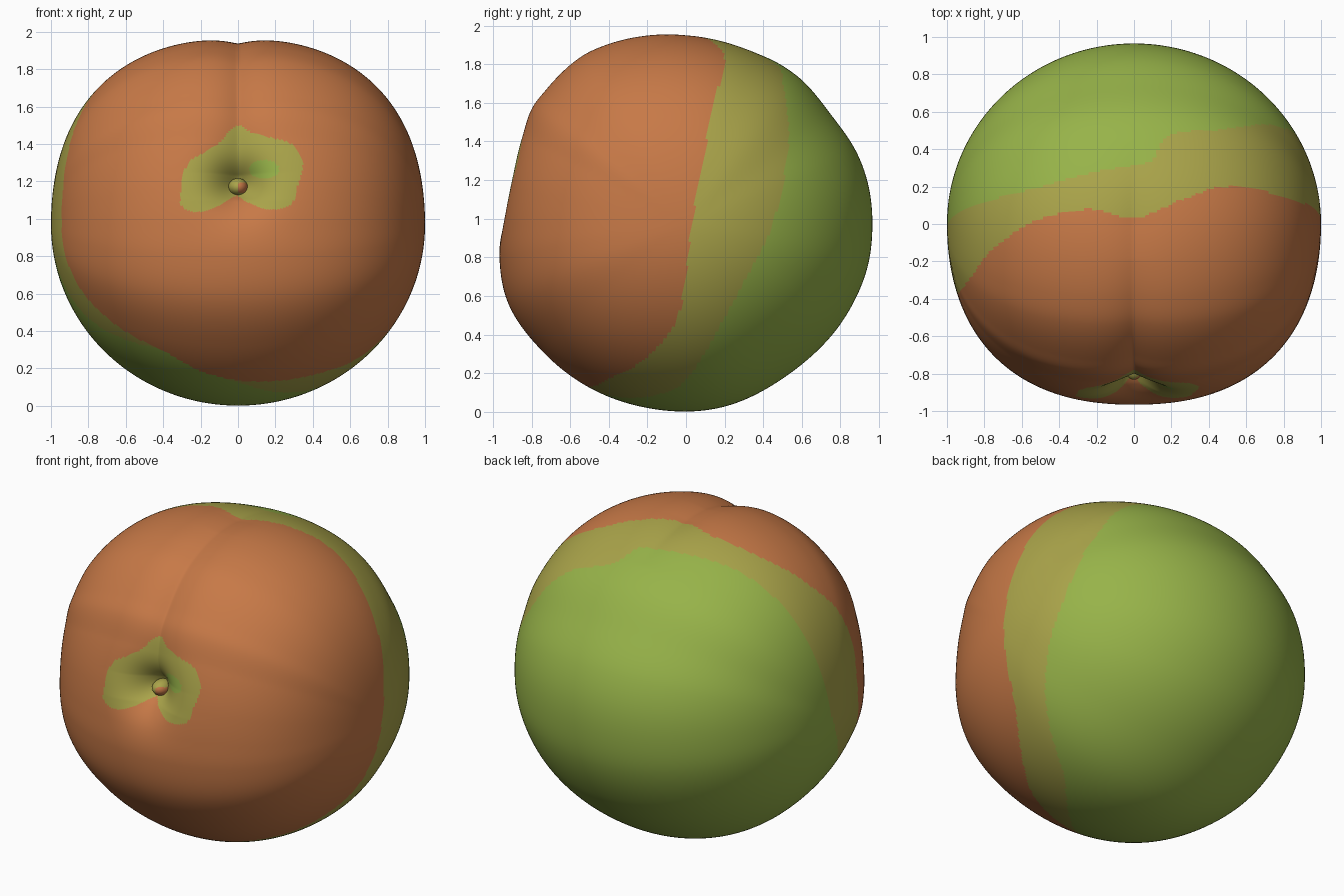
import bpy, bmesh, math
from mathutils import Vector, Matrix

if "Cube" in bpy.data.objects:
    bpy.data.objects.remove(bpy.data.objects["Cube"])

ZC = 0.97            # height of the fruit's centre
DIMPLE_Z = 1.18      # height of the stem dimple on the front


def material(name, rgb):
    lin = [((c / 255 + 0.055) / 1.055) ** 2.4 for c in rgb]
    m = bpy.data.materials.new(name)
    m.diffuse_color = (*lin, 1)
    m.use_nodes = True
    m.node_tree.nodes["Principled BSDF"].inputs["Base Color"].default_value = m.diffuse_color
    return m


MATS = [material("ripe orange", (199, 121, 71)),
        material("olive yellow", (170, 164, 74)),
        material("leaf green", (151, 179, 73))]


def cyclic(pairs):
    """Smooth closed curve: angle in degrees -> value."""
    p = sorted(pairs)
    p = [(a - 360, v) for a, v in p[-2:]] + p + [(a + 360, v) for a, v in p[:2]]

    def f(a):
        a %= 360
        for i in range(1, len(p) - 2):
            (a0, v0), (a1, v1), (a2, v2), (a3, v3) = p[i - 1:i + 3]
            if a1 <= a <= a2:
                h = a2 - a1
                t = (a - a1) / h
                m1, m2 = (v2 - v0) / (a2 - a0) * h, (v3 - v1) / (a3 - a1) * h
                return ((2*t**3 - 3*t*t + 1) * v1 + (t**3 - 2*t*t + t) * m1
                        + (3*t*t - 2*t**3) * v2 + (t**3 - t*t) * m2)
        return p[1][1]
    return f


def angle(u, v):
    return math.degrees(math.atan2(v, u)) % 360


# side profile (y, z), without dimple and seam
SIDE = [(.965, .95), (.945, 1.17), (.89, 1.33), (.75, 1.54), (.58, 1.735), (.37, 1.86),
        (.15, 1.94), (-.2, 1.965), (-.4, 1.925), (-.55, 1.86), (-.745, 1.68), (-.815, 1.59),
        (-.875, 1.43), (-.945, 1.16), (-.965, .97), (-.968, .8), (-.92, .56), (-.75, .32),
        (-.5, .125), (-.2, .02), (.17, .02), (.54, .2), (.83, .5), (.94, .75)]
radius_at = cyclic([(angle(y, z - ZC), math.hypot(y, z - ZC)) for y, z in SIDE])

# colour borders: y position by angle round the front-back axis
orange_edge = cyclic([(0, .03), (30, .12), (60, .2), (75, .13), (90, .03), (103, .08), (120, .02),
                      (135, -.12), (150, -.29), (165, -.36), (180, -.38), (200, -.46), (220, -.57),
                      (240, -.62), (255, -.57), (270, -.52), (285, -.47), (300, -.38),
                      (315, -.2), (330, -.05), (345, 0)])
green_edge = cyclic([(0, .45), (30, .53), (60, .5), (78, .47), (84, .34), (92, .31), (105, .27),
                     (120, .2), (135, .14), (150, .09), (165, .03), (180, -.03), (195, -.16),
                     (210, -.33), (225, -.52), (240, -.62), (270, -.5), (285, -.3), (300, -.05),
                     (315, .08), (330, .2), (345, .33)])
# calyx patch: radius by angle round the dimple
patch_edge = cyclic([(0, .32), (22, .37), (38, .36), (55, .31), (75, .29), (90, .32), (112, .25),
                     (135, .25), (155, .29), (180, .3), (200, .32), (212, .27), (235, .1),
                     (270, .06), (305, .12), (320, .2), (340, .3)])


def surface(d):
    """Point on the skin in direction d: rounded body, seam groove and dimple."""
    phi = angle(d.y, d.z)
    r = 1 / math.sqrt(d.x ** 2 + (1 - d.x ** 2) / radius_at(phi) ** 2)
    # fuller shoulders at the top and front
    r *= 1 + 0.18 * d.x ** 2 * (max(0, d.z) ** 2 + max(0, -d.y) ** 2)
    x, y, z = d * r
    z += ZC
    # seam runs from the dimple over the top and fades at the back
    if z > 1.1:
        fade = min(1, max(0, (0.45 - y) / 0.45)) * min(1, (z - 1.1) / 0.15)
        depth = 0.033 + 0.055 * max(0, -y - 0.2)
        r -= depth * fade * math.exp(-(abs(x) / 0.12) ** 1.2)
    p = d * r + Vector((0, 0, ZC))
    if y < 0:
        rho = math.hypot(x, z - DIMPLE_Z)
        p.y += 0.18 * math.exp(-(rho / 0.13) ** 1.4)
    return p


def colour(c):
    if c.y < 0:
        rho, a = math.hypot(c.x, c.z - DIMPLE_Z), angle(c.x, c.z - DIMPLE_Z)
        if math.hypot((c.x - .14) / .08, (c.z - 1.265) / .05) < 1:
            return 2
        if rho < patch_edge(a):
            return 1
    t = angle(c.x, c.z - ZC)
    if c.y < orange_edge(t):
        return 0
    return 1 if c.y < green_edge(t) else 2


def finish(name, bm):
    me = bpy.data.meshes.new(name)
    bmesh.ops.recalc_face_normals(bm, faces=bm.faces)
    for f in bm.faces:
        f.smooth = True
    bm.to_mesh(me)
    bm.free()
    for m in MATS:
        me.materials.append(m)
    ob = bpy.data.objects.new(name, me)
    bpy.context.collection.objects.link(ob)
    return ob


# fruit body: rings round the dimple axis, closer together near the dimple
SEG, RINGS = 300, 230
bm = bmesh.new()
tilt = Matrix.Rotation(-math.atan2(DIMPLE_Z - ZC, 0.94), 3, 'X')
rings = []
for i in range(1, RINGS):
    a = math.pi * (i / RINGS) ** 1.15
    ring = []
    for j in range(SEG):
        b = 2 * math.pi * j / SEG
        d = tilt @ Vector((math.sin(a) * math.cos(b), -math.cos(a), math.sin(a) * math.sin(b)))
        ring.append(bm.verts.new(surface(d)))
    rings.append(ring)
for lo, hi in zip(rings, rings[1:]):
    for j in range(SEG):
        k = (j + 1) % SEG
        bm.faces.new((lo[j], lo[k], hi[k], hi[j]))
for ring, s in ((rings[0], -1), (rings[-1], 1)):
    tip = bm.verts.new(surface(tilt @ Vector((0, s, 0))))
    for j in range(SEG):
        bm.faces.new((ring[j], ring[(j + 1) % SEG], tip))
for f in bm.faces:
    f.material_index = colour(f.calc_center_median())
finish("fruit_body", bm)

# stem nub sitting in the dimple, with an orange spot at its lower right
bm = bmesh.new()
bmesh.ops.create_uvsphere(bm, u_segments=32, v_segments=24, radius=0.052)
for v in bm.verts:
    v.co = Vector((v.co.x, v.co.y * 1.3 - 0.765, v.co.z * 0.9 + 1.17))
for f in bm.faces:
    c = f.calc_center_median()
    f.material_index = 0 if math.hypot(c.x - 0.025, c.z - 1.165) < 0.03 else 1
finish("stem_nub", bm)
